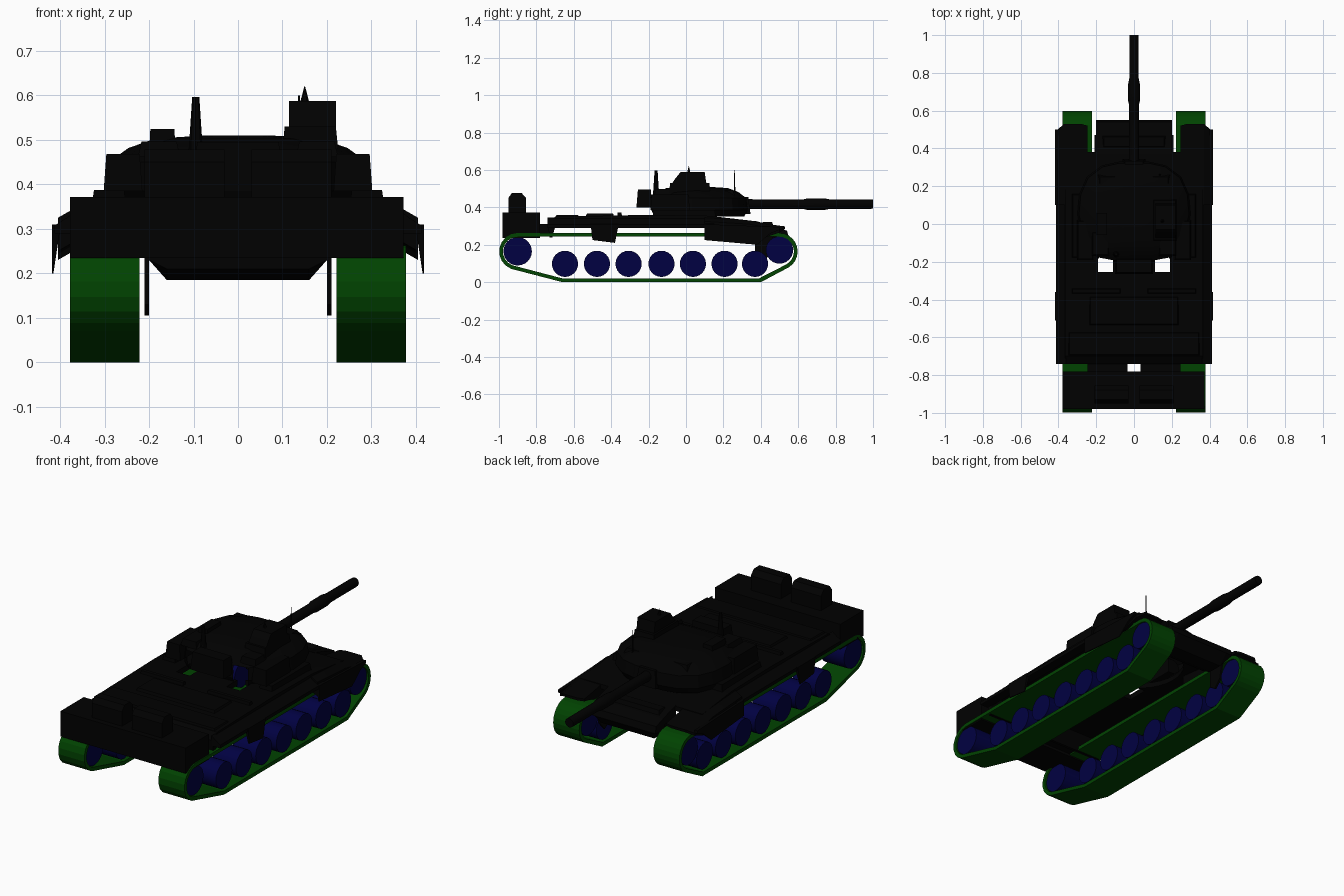
import bpy
import bmesh
from math import sin, cos, radians
from mathutils import Vector

old = bpy.data.objects.get("Cube")
if old:
    bpy.data.objects.remove(old, do_unlink=True)


def material(name, rgb):
    m = bpy.data.materials.new(name)
    m.use_nodes = True
    m.diffuse_color = (*rgb, 1)
    m.node_tree.nodes["Principled BSDF"].inputs["Base Color"].default_value = (*rgb, 1)
    return m


BLACK = material("hull black", (0.0002, 0.0002, 0.0002))
GREEN = material("track green", (0.0003, 0.056, 0.0003))
BLUE = material("wheel blue", (0.0002, 0.0002, 0.054))
SIDES = (("left", 1), ("right", -1))
parts = []


def finish(name, bm, mat):
    bmesh.ops.recalc_face_normals(bm, faces=bm.faces)
    me = bpy.data.meshes.new(name)
    bm.to_mesh(me)
    bm.free()
    me.materials.append(mat)
    ob = bpy.data.objects.new(name, me)
    bpy.context.collection.objects.link(ob)
    parts.append(ob)
    return ob


def loft(name, rings, mat=BLACK, loop=False, open_base=False, skip=lambda c: False):
    """Skin matching rings of points, leaving out faces whose centre meets skip."""
    bm = bmesh.new()
    vs = [[bm.verts.new(p) for p in ring] for ring in rings]
    n = len(vs[0])
    pairs = list(zip(vs, vs[1:]))
    if loop:
        pairs.append((vs[-1], vs[0]))
    else:
        bm.faces.new(vs[-1])
        if not open_base:
            bm.faces.new(vs[0])
    for a, b in pairs:
        for i in range(n):
            j = (i + 1) % n
            quad = (a[i], a[j], b[j], b[i])
            if not skip(sum((v.co for v in quad), Vector()) / 4):
                bm.faces.new(quad)
    return finish(name, bm, mat)


def box(name, x, y, z, taper=0.0):
    """Box from ranges; the top is drawn in by taper."""
    rings = []
    for h, t in ((z[0], 0), (z[1], taper)):
        a, b, c, d = min(x) + t, max(x) - t, y[0] + t, y[1] - t
        rings.append([(a, c, h), (b, c, h), (b, d, h), (a, d, h)])
    return loft(name, rings)


def prism(name, profile, x0, x1):
    """Side profile of (y, z) points extruded across x."""
    return loft(name, [[(x, y, z) for y, z in profile] for x in (x0, x1)])


def tube(name, centre, axis, stations, mat=BLACK, n=20):
    """Turned part along x, y or z from (distance, radius) stations."""
    rings = []
    for d, r in stations:
        ring = []
        for k in range(n):
            a = radians(360 * k / n)
            u, v = r * cos(a), r * sin(a)
            off = {"x": (d, u, v), "y": (u, d, v), "z": (u, v, d)}[axis]
            ring.append(Vector(centre) + Vector(off))
        rings.append(ring)
    return loft(name, rings, mat)


def cut(target, cutter):
    parts.remove(cutter)
    cutter.hide_render = True
    cutter.hide_viewport = True
    mod = target.modifiers.new(cutter.name, "BOOLEAN")
    mod.operation = "DIFFERENCE"
    mod.object = cutter


def track_path(inset):
    r = 0.099 - inset
    pts = [(-0.9 + r * cos(radians(a)), 0.164 + r * sin(radians(a)))
           for a in range(90, 255, 20)]
    pts += [(-0.66, inset), (0.4 - inset / 2, inset)]
    pts += [(0.498 + r * cos(radians(a)), 0.164 + r * sin(radians(a)))
            for a in range(-60, 91, 15)]
    return pts


# Running gear: faceted tracks around round wheels
for side, s in SIDES:
    rings = [[(s * 0.222, *o), (s * 0.378, *o), (s * 0.378, *i), (s * 0.222, *i)]
             for o, i in zip(track_path(0), track_path(0.02))]
    parts.remove(loft(side + "_track", rings, GREEN, loop=True))
    wheels = [(y, 0.098, 0.07) for y in (-0.647, -0.476, -0.307, -0.131, 0.037, 0.206, 0.369)]
    wheels += [(-0.9, 0.165, 0.076), (0.5, 0.172, 0.073)]
    for i, (y, z, r) in enumerate(wheels):
        tube(f"{side}_wheel_{i + 1}", (s * 0.3, y, z), "x",
             [(-0.07, r), (0.07, r)], BLUE, 24)

# Thin hull deck, open under the turret and at two vents behind it
deck = prism("hull_deck", [(-0.73, 0.24), (-0.74, 0.32), (-0.7, 0.35), (-0.2, 0.36),
                           (0.12, 0.355), (0.38, 0.325), (0.38, 0.3), (0.12, 0.33),
                           (-0.69, 0.33), (-0.715, 0.24)], -0.365, 0.365)
cut(deck, tube("turret_ring_cutter", (0, 0.04, 0.2), "z", [(0, 0.23), (0.3, 0.23)], n=32))
for side, s in SIDES:
    cut(deck, box(side + "_vent_cutter", (s * 0.11, s * 0.19), (-0.255, -0.14), (0.2, 0.5)))

# Nose and glacis
nose = [(0.37, 0.21), (0.37, 0.328), (0.45, 0.305), (0.54, 0.275), (0.55, 0.24), (0.5, 0.185),
        (0.42, 0.185)]
loft("nose", [[(x, y, max(z, low)) for y, z in nose]
              for x, low in ((-0.2, 0.23), (-0.16, 0.18), (0.16, 0.18), (0.2, 0.23))])
box("glacis_panel", (-0.17, 0.17), (0.4, 0.47), (0.29, 0.322), 0.01)
fender = [(0.1, 0.345), (0.34, 0.33), (0.44, 0.31), (0.53, 0.298), (0.53, 0.285),
          (0.46, 0.272), (0.4, 0.25), (0.1, 0.27)]
for side, s in SIDES:
    prism(side + "_drive_plate", [(0.37, 0.25), (0.37, 0.13), (0.41, 0.105), (0.45, 0.15),
                                  (0.47, 0.26)], s * 0.2, s * 0.21)

    # Fenders with rounded front corners, skirts and stowage
    loft(side + "_fender", [[(s * 0.36, y, 0.345), (s * 0.385, y, 0.325), (s * 0.412, y, 0.308),
                             (s * 0.412, y, 0.29), (s * 0.36, y, 0.29)]
                            for y in (-0.74, 0.15)])
    loft(side + "_front_fender", [[(s * x, min(y, end), z - drop) for y, z in fender]
                                  for x, end, drop in ((0.245, 0.52, 0), (0.28, 0.53, 0),
                                                       (0.37, 0.53, 0), (0.405, 0.5, 0.02))])
    skirts = {"front": [(0.1, 0.31), (0.5, 0.295), (0.5, 0.28), (0.45, 0.26),
                        (0.38, 0.2), (0.1, 0.225)],
              "rear": [(-0.51, 0.31), (-0.36, 0.31), (-0.38, 0.21), (-0.5, 0.225)]}
    for end, outline in skirts.items():
        # Skirts hang as thin flaps that narrow towards the hem
        loft(f"{side}_{end}_skirt", [[(s * (0.418 - w * (z - 0.18)), y, z) for y, z in outline]
                                     for w in (0.15, 0)])
    box(side + "_fender_box", (s * 0.25, s * 0.33), (-0.18, 0.16), (0.34, 0.387), 0.006)
    box(side + "_deck_rib", (s * 0.07, s * 0.33), (-0.37, -0.34), (0.34, 0.372), 0.005)

    # Rear bin brackets and rounded stowage packs
    box(side + "_bin_bracket", (s * 0.035, s * 0.245), (-0.79, -0.72), (0.25, 0.31))
    prism(side + "_rear_pack", [(-0.95, 0.36), (-0.95, 0.45), (-0.93, 0.478), (-0.88, 0.478),
                                (-0.855, 0.45), (-0.855, 0.36)], s * 0.03, s * 0.21)
box("rear_bin", (-0.378, 0.372), (-0.98, -0.78), (0.235, 0.372))
box("engine_cover", (-0.24, 0.24), (-0.54, -0.38), (0.34, 0.367), 0.01)
box("rear_deck_plate", (-0.35, 0.35), (-0.7, -0.57), (0.34, 0.36), 0.008)

# Turret shell: a mirrored outline drawn in towards the roof, open at the base
# and through two ports in the rear wall
half = [(0.08, 0.33), (0.17, 0.31), (0.25, 0.25), (0.29, 0.16), (0.3, 0.05),
        (0.27, -0.08), (0.19, -0.185), (0.11, -0.2)]
outline = half + [(-x, y) for x, y in reversed(half)]
levels = [(0.35, 0.93), (0.385, 1), (0.45, 0.97), (0.482, 0.82), (0.503, 0.62), (0.51, 0.25)]
loft("turret", [[(x * k, 0.05 + (y - 0.05) * k, z) for x, y in outline] for z, k in levels],
     open_base=True,
     skip=lambda c: c.y < -0.15 and 0.11 < abs(c.x) < 0.19 and c.z < 0.45)
for side, s in SIDES:
    box(side + "_turret_bin", (s * 0.215, s * 0.302), (-0.19, 0.02), (0.385, 0.468), 0.006)
    box(side + "_roof_block", (s * 0.13, s * 0.225), (-0.17, -0.04), (0.462, 0.497), 0.008)
    box(side + "_cheek_block", (s * 0.04, s * 0.2), (0.18, 0.27), (0.44, 0.49), 0.02)
box("bustle_rack", (-0.1, 0.1), (-0.265, -0.18), (0.4, 0.495), 0.008)

# Roof fittings
box("commander_cupola", (0.1, 0.225), (-0.09, 0.13), (0.48, 0.53), 0.005)
prism("cupola_sight", [(-0.08, 0.52), (-0.06, 0.55), (-0.03, 0.588), (0.1, 0.588),
                       (0.11, 0.52)], 0.115, 0.22)
tube("cupola_spike", (0.15, 0.015, 0.57), "z", [(0, 0.014), (0.05, 0.001)], n=6)
box("loader_hatch", (-0.2, -0.14), (-0.06, 0.06), (0.47, 0.525), 0.003)
tube("rear_antenna", (-0.095, -0.16, 0.46), "z", [(0, 0.017), (0.137, 0.008)], n=8)
tube("front_antenna", (0.137, 0.26, 0.45), "z",
     [(0, 0.008), (0.05, 0.004), (0.15, 0.002)], n=6)

# Gun
box("mantlet", (-0.06, 0.06), (0.28, 0.345), (0.365, 0.455), 0.012)
tube("gun_barrel", (0, 0, 0.417), "y",
     [(0.3, 0.03), (0.36, 0.026), (0.63, 0.026), (0.65, 0.031), (0.74, 0.031),
      (0.77, 0.025), (0.985, 0.025), (1.0, 0.024)], n=16)

# Crisp edges, smooth curves
bpy.ops.object.select_all(action="DESELECT")
for ob in parts:
    ob.select_set(True)
bpy.context.view_layer.objects.active = parts[0]
bpy.ops.object.shade_smooth_by_angle(angle=radians(25))
